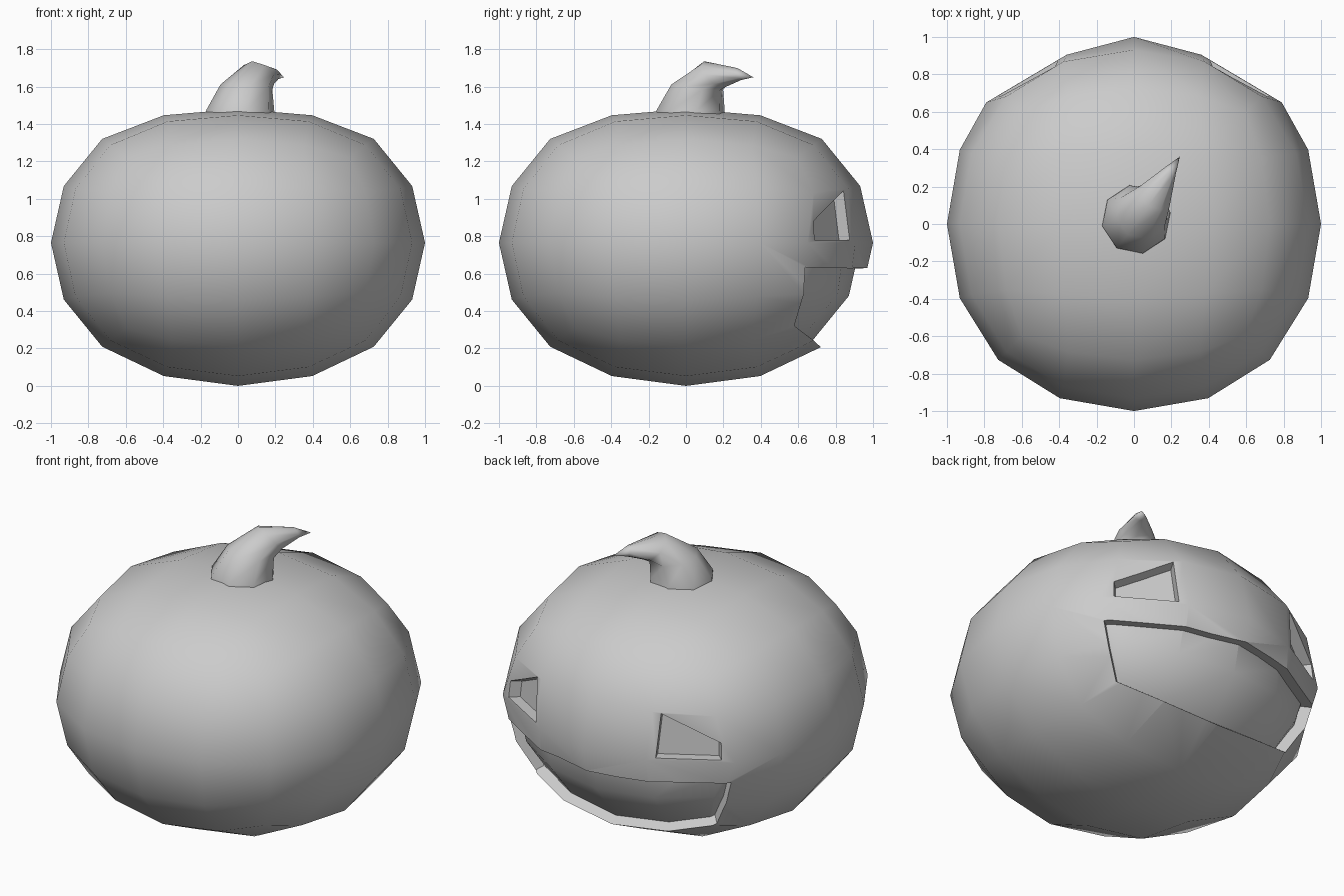
import bpy, bmesh, math
from mathutils import Vector

if "Cube" in bpy.data.objects:
    bpy.data.objects.remove(bpy.data.objects["Cube"])

CENTRE = Vector((0, 0, 0.765))


def apply_mod(obj, name):
    bpy.ops.object.select_all(action='DESELECT')
    obj.select_set(True)
    bpy.context.view_layer.objects.active = obj
    bpy.ops.object.modifier_apply(modifier=name)


def subtract(obj, cutter):
    m = obj.modifiers.new("cut", 'BOOLEAN')
    m.operation = 'DIFFERENCE'
    m.solver = 'EXACT'
    m.object = cutter
    apply_mod(obj, m.name)


def smooth(obj, angle):
    bpy.ops.object.select_all(action='DESELECT')
    obj.select_set(True)
    bpy.context.view_layer.objects.active = obj
    bpy.ops.object.shade_smooth_by_angle(angle=math.radians(angle))


def mesh_object(name, bm):
    bmesh.ops.recalc_face_normals(bm, faces=bm.faces)
    me = bpy.data.meshes.new(name)
    bm.to_mesh(me)
    bm.free()
    obj = bpy.data.objects.new(name, me)
    bpy.context.collection.objects.link(obj)
    return obj


def pumpkin_body(name, scale):
    # Rounded cube, squashed, with a flattened top and a slightly flattened face side
    bpy.ops.mesh.primitive_cube_add(size=2)
    obj = bpy.context.object
    obj.name = name
    m = obj.modifiers.new("round", 'SUBSURF')
    m.levels = 2
    apply_mod(obj, m.name)
    k = max(v.co.x for v in obj.data.vertices)
    for v in obj.data.vertices:
        p = v.co / k
        if p.z > 0.8:
            r = math.hypot(p.x, p.y)
            p.z -= 0.065 if r < 0.1 else 0.04 if r < 0.5 else 0.02
        if abs(p.z) < 0.05 and p.y > 0.6:
            s = 1 if p.x > 0 else -1
            if abs(p.x) > 0.6:
                p.x, p.y = s * 0.79, 0.65
            elif abs(p.x) > 0.2:
                p.x, p.y = s * 0.36, 0.905
        p.z *= 0.765
        v.co = CENTRE + p * scale
    return obj


def radial_cutter(name, outline, core):
    # Wedge running from the body centre through an outline, stopping at the core
    bm = bmesh.new()
    rings = [[bm.verts.new(CENTRE + (Vector(p) - CENTRE) * s) for p in outline]
             for s in (0.7, 1.4)]
    for ring in rings:
        bm.faces.new(ring)
    n = len(outline)
    for i in range(n):
        j = (i + 1) % n
        bm.faces.new((rings[0][i], rings[0][j], rings[1][j], rings[1][i]))
    bmesh.ops.recalc_face_normals(bm, faces=bm.faces)
    bmesh.ops.triangulate(bm, faces=bm.faces)
    obj = mesh_object(name, bm)
    subtract(obj, core)
    obj.hide_render = True
    return obj


body = pumpkin_body("pumpkin_body", 1.0)
core = pumpkin_body("core_helper", 0.935)

# Eyes and mouth, recessed down to the core
eye = [(0.40, 0.86, 0.78), (0.40, 0.80, 1.03), (0.715, 0.68, 0.88), (0.715, 0.68, 0.78)]
half = [(0.36, 0.88, 0.63), (0.78, 0.66, 0.63), (0.617, 0.58, 0.32), (0.37, 0.66, 0.26)]
mouth = ([(0, 0.97, 0.63)] + half + [(0, 0.73, 0.20)]
         + [(-x, y, z) for x, y, z in reversed(half)])
cutters = [radial_cutter("eye_cutter_right", eye, core),
           radial_cutter("eye_cutter_left", [(-x, y, z) for x, y, z in eye], core),
           radial_cutter("mouth_cutter", mouth, core)]
for c in cutters:
    subtract(body, c)
for o in cutters + [core]:
    bpy.data.objects.remove(o)
smooth(body, 40)

# Stem: eight-sided rings bending over to a point
d = Vector((0.56, 0.83, 0)).normalized()
side = Vector((d.y, -d.x, 0))
bm = bmesh.new()
rings = []
for c, r, tilt in [((0.012, 0.025, 1.44), 0.187, 0), ((0.012, 0.025, 1.475), 0.185, 0),
                   ((0.045, 0.06, 1.597), 0.142, 8), ((0.112, 0.15, 1.665), 0.095, 48),
                   ((0.195, 0.285, 1.667), 0.034, 70)]:
    t = math.radians(tilt)
    u = d * math.cos(t) - Vector((0, 0, math.sin(t)))
    rings.append([bm.verts.new(Vector(c) + r * (math.cos(a) * side + math.sin(a) * u))
                  for a in [k * math.pi / 4 for k in range(8)]])
tip = bm.verts.new((0.245, 0.36, 1.65))
bm.faces.new(rings[0])
for a, b in zip(rings, rings[1:]):
    for i in range(8):
        j = (i + 1) % 8
        bm.faces.new((a[i], a[j], b[j], b[i]))
for i in range(8):
    bm.faces.new((rings[-1][i], rings[-1][(i + 1) % 8], tip))
stem = mesh_object("stem", bm)
smooth(stem, 60)
